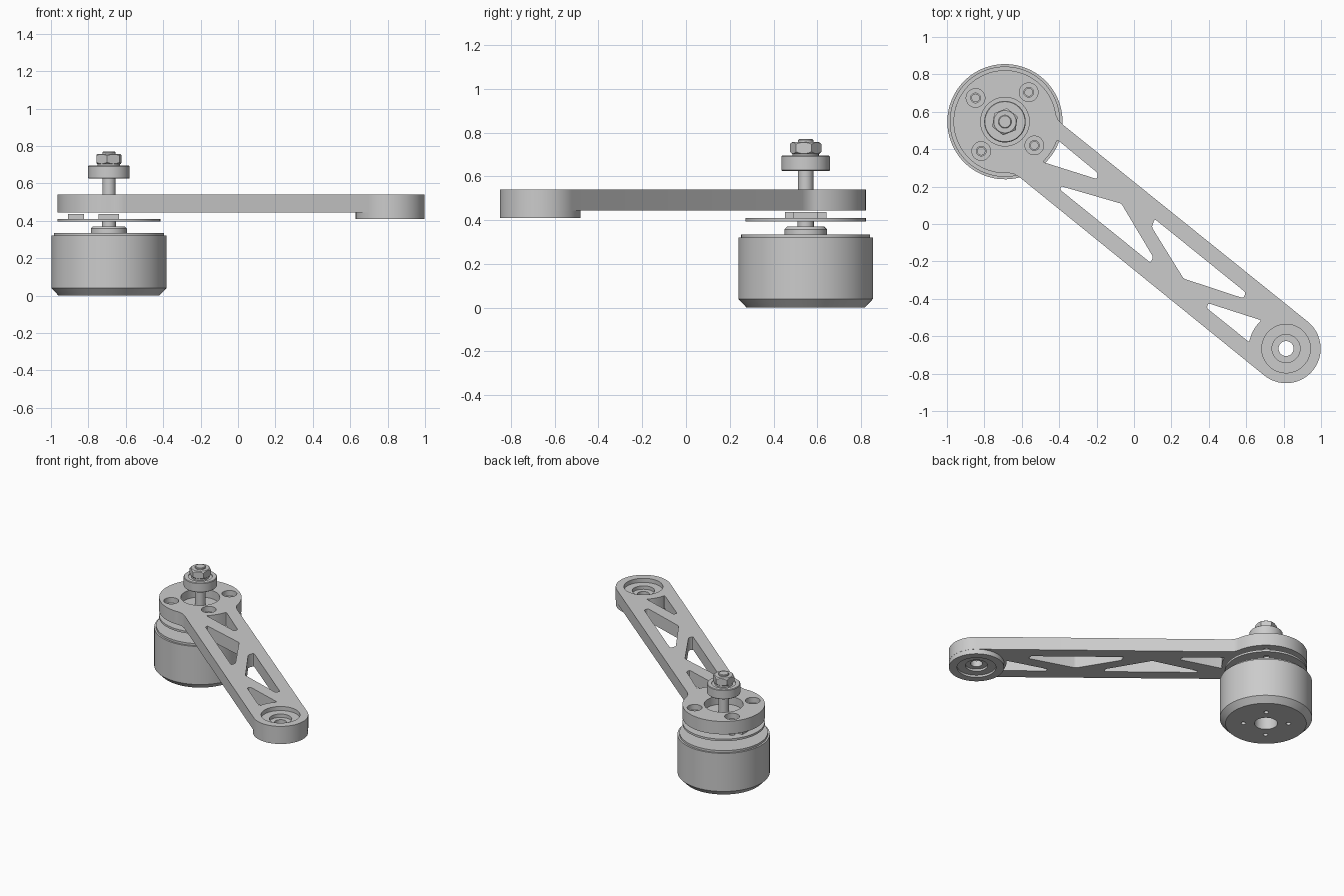
import bpy, bmesh
from math import sin, cos, pi, radians, hypot, atan2
from mathutils import Matrix

cube = bpy.data.objects.get("Cube")
if cube:
    bpy.data.objects.remove(cube)

MOTOR, END = (-0.69, 0.547), (0.813, -0.666)
DX, DY = END[0] - MOTOR[0], END[1] - MOTOR[1]
LENGTH, ANGLE = hypot(DX, DY), atan2(DY, DX)
# Frame with its origin on the motor axis and x running along the arm
FRAME = Matrix.Translation((*MOTOR, 0)) @ Matrix.Rotation(ANGLE, 4, "Z")

metal = bpy.data.materials.new("light_grey_metal")
metal.use_nodes = True
GREY = (0.6, 0.6, 0.6, 1)
metal.diffuse_color = GREY
metal.node_tree.nodes["Principled BSDF"].inputs["Base Color"].default_value = GREY


def finish(bm, name):
    bmesh.ops.recalc_face_normals(bm, faces=bm.faces)
    mesh = bpy.data.meshes.new(name)
    bm.to_mesh(mesh)
    bm.free()
    mesh.materials.append(metal)
    obj = bpy.data.objects.new(name, mesh)
    obj.matrix_world = FRAME
    bpy.context.collection.objects.link(obj)
    return obj


def lathe(name, profile, steps=64):
    """Turn (radius, height) points around a vertical axis."""
    bm = bmesh.new()
    verts = [bm.verts.new((r, 0, z)) for r, z in profile]
    edges = [bm.edges.new(pair) for pair in zip(verts, verts[1:])]
    bmesh.ops.spin(bm, geom=verts + edges, cent=(0, 0, 0), axis=(0, 0, 1),
                   angle=2 * pi, steps=steps, use_duplicate=False)
    bmesh.ops.remove_doubles(bm, verts=bm.verts, dist=1e-5)
    return finish(bm, name)


def slab(name, points, z0, z1):
    """Extrude a flat outline into a closed prism."""
    bm = bmesh.new()
    low = [bm.verts.new((x, y, z0)) for x, y in points]
    high = [bm.verts.new((x, y, z1)) for x, y in points]
    bm.faces.new(low[::-1])
    bm.faces.new(high)
    for i in range(len(low)):
        bm.faces.new((low[i - 1], low[i], high[i], high[i - 1]))
    return finish(bm, name)


def arc(cx, cy, r, a0, a1, count):
    span = [radians(a0 + (a1 - a0) * i / count) for i in range(count + 1)]
    return [(cx + r * cos(a), cy + r * sin(a)) for a in span]


def rounded(points, size=0.012, steps=4):
    """Replace each clear corner of an outline with a small curve."""
    result = []
    for i, (x, y) in enumerate(points):
        (px, py), (nx, ny) = points[i - 1], points[(i + 1) % len(points)]
        la, lb = hypot(px - x, py - y), hypot(nx - x, ny - y)
        ax, ay, bx, by = (px - x) / la, (py - y) / la, (nx - x) / lb, (ny - y) / lb
        if ax * bx + ay * by < -0.95:
            result.append((x, y))
            continue
        ra, rb = min(size, la * 0.45), min(size, lb * 0.45)
        for k in range(steps + 1):
            t = k / steps
            p, q = ra * (1 - t) ** 2, rb * t ** 2
            result.append((x + ax * p + bx * q, y + ay * p + by * q))
    return result


def disc(name, x, y, r, z0, z1, sides=48):
    return slab(name, arc(x, y, r, 0, 360, sides)[:-1], z0, z1)


def combine(target, others, operation="DIFFERENCE"):
    for other in others:
        mod = target.modifiers.new("cut", "BOOLEAN")
        mod.operation, mod.solver, mod.object = operation, "EXACT", other
        bpy.context.view_layer.update()
        bpy.context.view_layer.objects.active = target
        bpy.ops.object.modifier_apply(modifier=mod.name)
        bpy.data.objects.remove(other)


def around(radius):
    """Four spots on a circle round the motor axis."""
    return [(radius * cos(i * pi / 2), radius * sin(i * pi / 2)) for i in range(4)]


# Motor can with top boss, shaft stub and bored base
motor = lathe("motor_body", [
    (0, 0.12), (0.077, 0.12), (0.077, 0), (0.27, 0), (0.308, 0.04), (0.308, 0.32),
    (0.295, 0.32), (0.295, 0.335), (0.097, 0.335), (0.097, 0.358), (0.085, 0.37),
    (0.037, 0.37), (0.037, 0.395), (0, 0.395)], steps=80)
combine(motor, [disc("cutter", x, y, 0.016, -0.05, 0.06, 16) for x, y in around(0.15)])

# Thin sensor board with screw holes
board = disc("sensor_board", 0, 0, 0.275, 0.395, 0.41, 80)
combine(board, [disc("cutter", x, y, 0.02, 0.3, 0.5, 24) for x, y in around(0.202)])

# Chip and connector on the board, square to the world axes
for name, x, w, d in (("sensor_chip", 0, 0.11, 0.11), ("board_connector", -0.177, 0.085, 0.19)):
    block = slab(name, [(-w/2, -d/2), (w/2, -d/2), (w/2, d/2), (-w/2, d/2)], 0.409, 0.437)
    block.matrix_world = Matrix.Translation((MOTOR[0] + x, MOTOR[1], 0))

# Arm outline: motor disc, straight bar and rounded far end
BOTTOM, TOP = 0.445, 0.54
outline = arc(0, 0, 0.275, 47, 313, 64) + [(0.215, -0.187), (0.25, -0.182)]
outline += arc(LENGTH, 0, 0.185, -90, 90, 40) + [(0.25, 0.182), (0.215, 0.187)]
arm = slab("arm", outline, BOTTOM, TOP)

# Truss windows
windows = [
    arc(0, 0, 0.295, 20, -8, 8) + [(0.575, 0.07), (0.56, 0.098)],
    [(0.45, -0.08), (0.76, 0.05), (1.07, -0.065), (1.08, -0.098), (0.46, -0.098)],
    [(0.95, 0.098), (1.575, 0.098), (1.585, 0.066), (1.27, -0.053), (0.965, 0.054)],
    arc(LENGTH, 0, 0.2, 170, 209, 8) + [(1.465, -0.098), (1.455, -0.073)],
]
combine(arm, [slab("cutter", rounded(w), 0.3, 0.7) for w in windows])

# Bearing seat and counterbored screw holes at the motor end
combine(arm, [disc("cutter", 0, 0, 0.13, 0.48, 0.6, 64)])
for x, y in around(0.202):
    combine(arm, [disc("cutter", x, y, 0.05, 0.5, 0.6, 32),
                  disc("cutter", x, y, 0.026, 0.4, 0.6, 24)])

# Thickened far end with a stepped bore, open above and below
combine(arm, [disc("end_boss", LENGTH, 0, 0.184, 0.41, 0.5, 80)], "UNION")
for r, z0, z1 in ((0.13, 0.51, 0.6), (0.075, 0.485, 0.6), (0.04, 0.3, 0.6),
                  (0.13, 0.3, 0.425), (0.075, 0.3, 0.44)):
    combine(arm, [disc("cutter", LENGTH, 0, r, z0, z1)])

# Spindle with its bearing
lathe("spindle", [(0, 0.47), (0.035, 0.47), (0.035, 0.64), (0, 0.64)], steps=32)
lathe("bearing", [(0, 0.632), (0.07, 0.632), (0.07, 0.625), (0.107, 0.625), (0.111, 0.629),
                  (0.111, 0.691), (0.107, 0.695), (0.08, 0.695), (0.08, 0.69),
                  (0.06, 0.69), (0.06, 0.705), (0, 0.705)])

# Hex nut with chamfered corners, and the threaded tip
nut = slab("hex_nut", arc(0, 0, 0.073, 1, 361, 6)[:-1], 0.703, 0.758)
chamfer = lathe("cutter", [(0, 0.698), (0.056, 0.698), (0.075, 0.715), (0.075, 0.746),
                           (0.056, 0.761), (0, 0.761)])
combine(nut, [chamfer], "INTERSECT")
lathe("spindle_tip", [(0, 0.75), (0.035, 0.75), (0.035, 0.766), (0.031, 0.77), (0, 0.77)], steps=32)

# Smooth the round walls, keep edges crisp
bpy.ops.object.select_all(action="DESELECT")
for obj in bpy.context.scene.objects:
    if obj.type == "MESH":
        obj.select_set(True)
        bpy.context.view_layer.objects.active = obj
bpy.ops.object.shade_smooth_by_angle(angle=radians(30))
